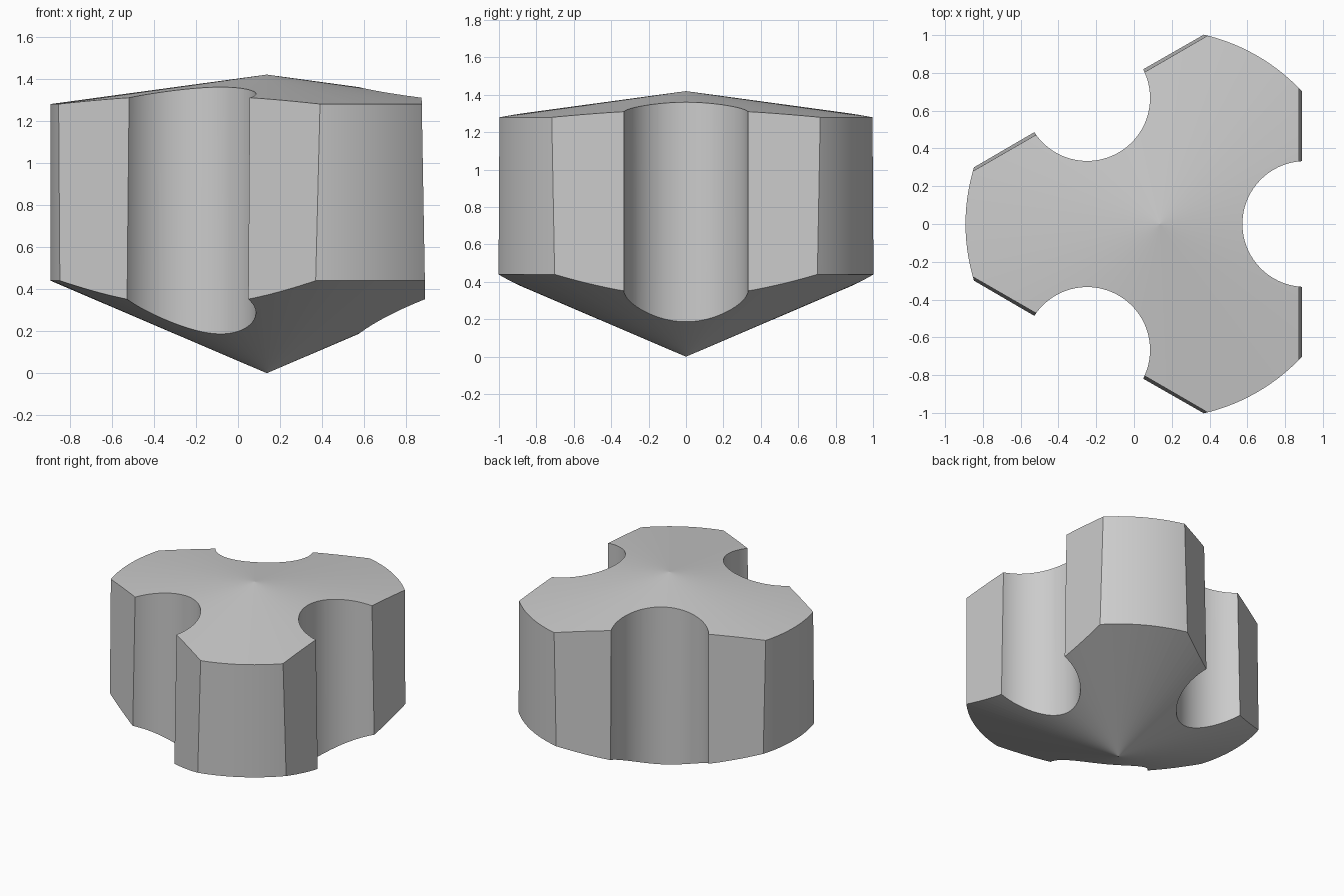
import bpy
import bmesh
from math import radians
from mathutils import Matrix, Vector

cube = bpy.data.objects.get("Cube")
if cube:
    bpy.data.objects.remove(cube, do_unlink=True)

AXIS_X = 0.137          # the lobed body turns about this vertical axis
RADIUS = 1.029
GROOVE_RADIUS = 0.333
GROOVE_OFFSET = 0.77
FLAT_OFFSET = 0.745     # distance of each flat from the axis at mid height
MID_Z = 0.83

grey = bpy.data.materials.new("plain grey")
grey.use_nodes = True
colour = (0.6, 0.6, 0.6, 1)
grey.diffuse_color = colour
grey.node_tree.nodes["Principled BSDF"].inputs["Base Color"].default_value = colour


def add_object(name, bm):
    bmesh.ops.recalc_face_normals(bm, faces=bm.faces)
    mesh = bpy.data.meshes.new(name)
    bm.to_mesh(mesh)
    bm.free()
    obj = bpy.data.objects.new(name, mesh)
    bpy.context.collection.objects.link(obj)
    return obj


# Body: cylinder with a steep cone below and a shallow cone on top
bm = bmesh.new()
profile = [(0, 0), (RADIUS, 0.44), (RADIUS, 1.28), (0, 1.42)]
verts = [bm.verts.new((AXIS_X + r, 0, z)) for r, z in profile]
edges = [bm.edges.new(pair) for pair in zip(verts, verts[1:])]
bmesh.ops.spin(bm, geom=verts + edges, cent=(AXIS_X, 0, 0), axis=(0, 0, 1),
               angle=radians(360), steps=144)
bmesh.ops.remove_doubles(bm, verts=bm.verts, dist=0.0001)
body = add_object("lobed_body", bm)
body.data.materials.append(grey)


def cut(cutter):
    mod = body.modifiers.new("cut", "BOOLEAN")
    mod.operation = "DIFFERENCE"
    mod.solver = "EXACT"
    mod.object = cutter
    cutter.hide_render = True
    bpy.context.view_layer.objects.active = body
    bpy.ops.object.modifier_apply(modifier=mod.name)
    bpy.data.objects.remove(cutter, do_unlink=True)


# Three slightly tapered flats, each with a round groove down its middle
for turn in (0, 120, 240):
    place = Matrix.Translation((AXIS_X, 0, MID_Z)) @ Matrix.Rotation(radians(turn), 4, "Z")

    bm = bmesh.new()
    tilt = Matrix.Translation((FLAT_OFFSET, 0, 0)) @ Matrix.Rotation(radians(-1), 4, "Y")
    bmesh.ops.create_cube(bm, size=1, matrix=place @ tilt
                          @ Matrix.Translation((0.5, 0, 0)) @ Matrix.Diagonal((1, 3, 3, 1)))
    cut(add_object("flat_cutter", bm))

    bm = bmesh.new()
    bmesh.ops.create_cone(bm, cap_ends=True, segments=96, depth=3,
                          radius1=GROOVE_RADIUS, radius2=GROOVE_RADIUS,
                          matrix=place @ Matrix.Translation((GROOVE_OFFSET, 0, 0)))
    cut(add_object("groove_cutter", bm))

# Smooth walls, crisp edges, evenly shaded cones
bpy.ops.object.select_all(action="DESELECT")
body.select_set(True)
bpy.context.view_layer.objects.active = body
bpy.ops.object.shade_smooth_by_angle(angle=radians(25))
for face in body.data.polygons:
    if abs(face.normal.z) > 0.3:
        face.use_smooth = False
